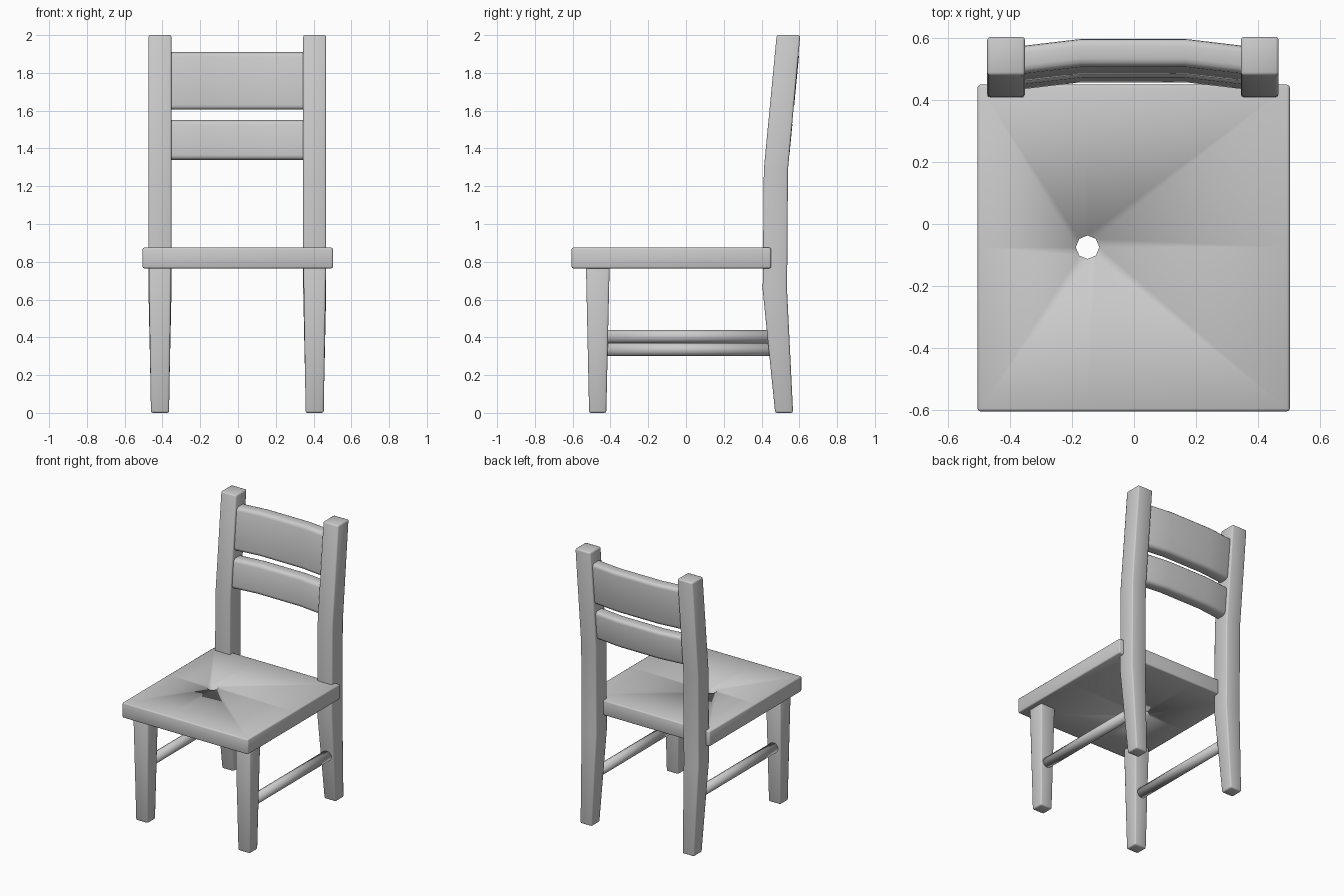
import bpy, bmesh, math

if "Cube" in bpy.data.objects:
    bpy.data.objects.remove(bpy.data.objects["Cube"], do_unlink=True)

grey = bpy.data.materials.new("plain grey")
grey.use_nodes = True
colour = (0.6, 0.6, 0.6, 1)
grey.diffuse_color = colour
grey.node_tree.nodes["Principled BSDF"].inputs["Base Color"].default_value = colour


def loft(name, rings, bevel=0.0, segments=2, closed=False, keep=lambda e: True):
    """Skin a list of rings, cap the ends (or close the loop) and round sharp edges."""
    bm = bmesh.new()
    loops = [[bm.verts.new(p) for p in ring] for ring in rings]
    pairs = list(zip(loops, loops[1:]))
    if closed:
        pairs.append((loops[-1], loops[0]))
    else:
        bm.faces.new(loops[0])
        bm.faces.new(loops[-1])
    n = len(loops[0])
    for a, b in pairs:
        for i in range(n):
            j = (i + 1) % n
            bm.faces.new((a[i], a[j], b[j], b[i]))
    bmesh.ops.recalc_face_normals(bm, faces=bm.faces)
    if bevel:
        sharp = [e for e in bm.edges if e.calc_face_angle(0) > 0.6 and keep(e)]
        bmesh.ops.bevel(bm, geom=sharp, offset=bevel, segments=segments,
                        profile=0.5, affect='EDGES')
    for f in bm.faces:
        f.smooth = True
    mesh = bpy.data.meshes.new(name)
    bm.to_mesh(mesh)
    bm.free()
    mesh.materials.append(grey)
    obj = bpy.data.objects.new(name, mesh)
    bpy.context.collection.objects.link(obj)
    return obj


def level(x0, x1, y0, y1, z):
    """Horizontal rectangle."""
    return [(x0, y0, z), (x1, y0, z), (x1, y1, z), (x0, y1, z)]


# Seat: slab with an eight-sided hole, each hole corner joined to the rim
HX, HY, HR = -0.15, -0.075, 0.038
X0, X1, Y0, Y1, ZB, ZT = -0.505, 0.503, -0.605, 0.45, 0.765, 0.875
rim = [(X1, HY), (X1, Y1), (HX, Y1), (X0, Y1), (X0, HY), (X0, Y0), (HX, Y0), (X1, Y0)]
hole = [(HX + HR * math.cos(i * math.pi / 4), HY + HR * math.sin(i * math.pi / 4))
        for i in range(8)]
rings = [[(x, y, z) for x, y in pts]
         for pts, z in ((rim, ZB), (rim, ZT), (hole, ZT), (hole, ZB))]
loft("seat", rings, 0.009, closed=True,
     keep=lambda e: all(math.hypot(v.co.x - HX, v.co.y - HY) > 0.1 for v in e.verts))

# Legs, posts and side rails, one set per side
post_profile = [(0.0, 0.472, 0.567, 0.047), (0.65, 0.406, 0.535, 0.061),
                (1.29, 0.412, 0.54, 0.061), (2.0, 0.48, 0.605, 0.061)]
for side, s, cx, rail_z in (("right", -1, -0.413, 0.405), ("left", 1, 0.406, 0.335)):
    loft(side + "_back_post",
         [level(cx - w, cx + w, a, b, z) for z, a, b, w in post_profile], 0.01)
    loft(side + "_front_leg",
         [level(cx - 0.048, cx + 0.048, -0.513, -0.422, 0),
          level(cx - 0.06, cx + 0.06, -0.53, -0.404, 0.8)], 0.01)
    loft(side + "_side_rail",
         [[(cx + 0.037 * math.cos((i + 0.5) * math.pi / 6), y,
            rail_z + 0.036 * math.sin((i + 0.5) * math.pi / 6)) for i in range(12)]
          for y in (-0.45, 0.5)])

# Back slats: leaning boards, bowed backwards in the middle
LEAN = 0.096
for name, z0, z1 in (("upper_back_slat", 1.605, 1.91), ("lower_back_slat", 1.34, 1.55)):
    sections = []
    for x, bow in ((-0.39, -0.026), (-0.17, 0), (0.165, 0), (0.385, -0.026)):
        front = [0.51 + bow + LEAN * (z - 1.91) for z in (z0, z1)]
        sections.append([(x, front[0], z0), (x, front[0] + 0.09, z0),
                         (x, front[1] + 0.09, z1), (x, front[1], z1)])
    loft(name, sections, 0.025, 3)
